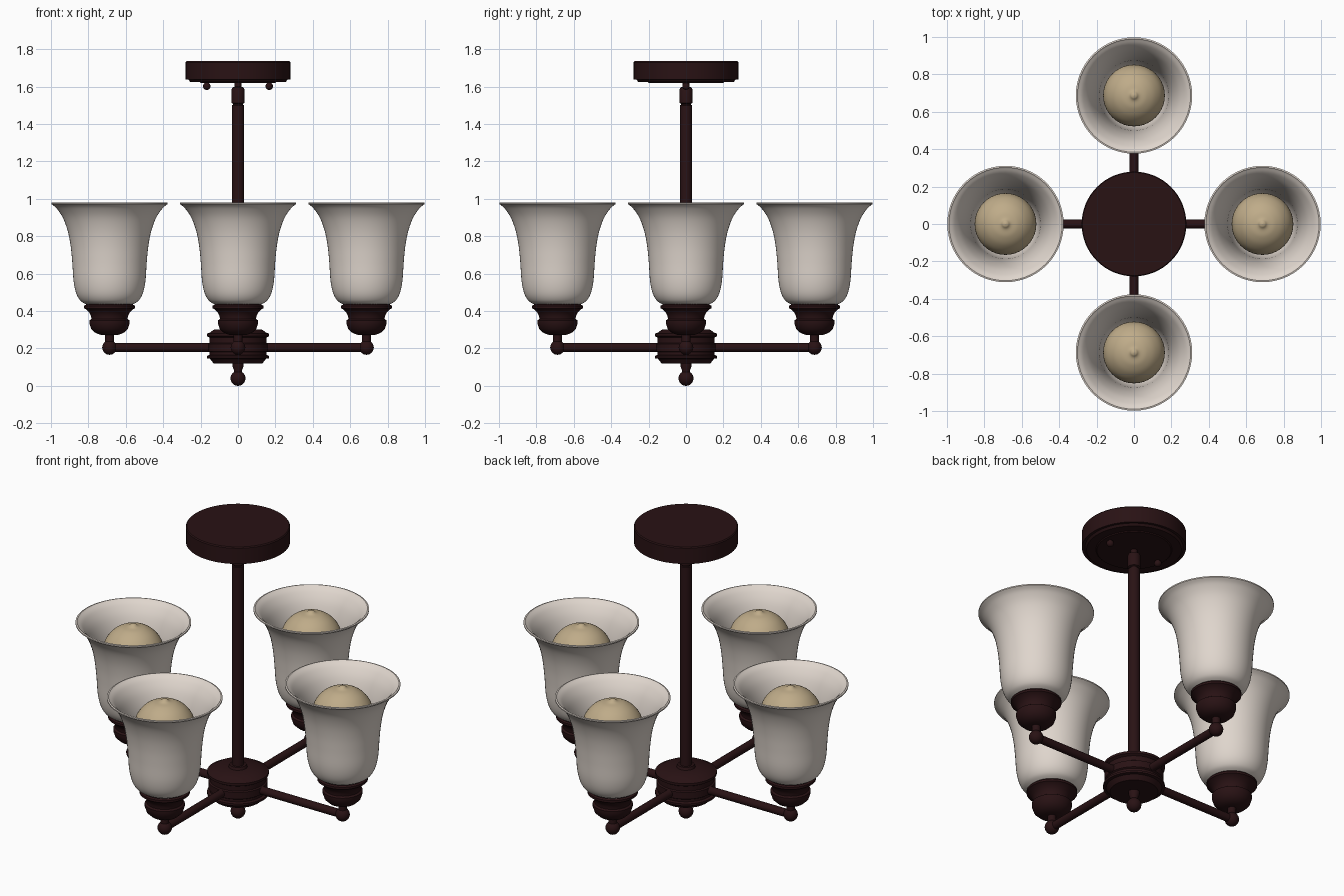
import bpy, bmesh, math
from mathutils import Vector, Matrix

if "Cube" in bpy.data.objects:
    bpy.data.objects.remove(bpy.data.objects["Cube"])


def material(name, rgb):
    m = bpy.data.materials.new(name)
    m.diffuse_color = (*rgb, 1)
    m.use_nodes = True
    m.node_tree.nodes["Principled BSDF"].inputs["Base Color"].default_value = m.diffuse_color
    return m


BRONZE = material("dark bronze", (0.022, 0.006, 0.007))
GLASS = material("frosted glass", (0.74, 0.67, 0.61))
BULB = material("warm bulb", (0.52, 0.41, 0.25))


def finish(bm, name, mat, angle=35):
    bmesh.ops.remove_doubles(bm, verts=bm.verts, dist=1e-5)
    bmesh.ops.recalc_face_normals(bm, faces=bm.faces)
    me = bpy.data.meshes.new(name)
    bm.to_mesh(me)
    bm.free()
    ob = bpy.data.objects.new(name, me)
    bpy.context.collection.objects.link(ob)
    me.materials.append(mat)
    bpy.ops.object.select_all(action='DESELECT')
    ob.select_set(True)
    bpy.context.view_layer.objects.active = ob
    bpy.ops.object.shade_smooth_by_angle(angle=math.radians(angle))
    return ob


def smooth_curve(pts, n=5):
    """Catmull-Rom curve through a few (radius, height) points."""
    p = [Vector(q) for q in [pts[0], *pts, pts[-1]]]
    out = []
    for a, b, c, d in zip(p, p[1:], p[2:], p[3:]):
        for i in range(n):
            t = i / n
            v = 0.5 * (2*b + (c-a)*t + (2*a-5*b+4*c-d)*t*t + (3*b-a-3*c+d)*t**3)
            out.append((max(v.x, 0), v.y))
    return out + [pts[-1]]


def lathe(name, profile, mat, centre=(0, 0), seg=48, angle=35):
    bm = bmesh.new()
    vs = [bm.verts.new((r + centre[0], centre[1], z)) for r, z in profile]
    es = [bm.edges.new(e) for e in zip(vs, vs[1:])]
    bmesh.ops.spin(bm, geom=vs + es, cent=(*centre, 0), axis=(0, 0, 1),
                   angle=2 * math.pi, steps=seg, use_duplicate=False)
    return finish(bm, name, mat, angle)


def ball(name, pos, r, mat):
    bm = bmesh.new()
    bmesh.ops.create_uvsphere(bm, u_segments=24, v_segments=14, radius=r,
                              matrix=Matrix.Translation(pos))
    return finish(bm, name, mat)


def rod(name, a, b, r, mat):
    a, b = Vector(a), Vector(b)
    d = b - a
    m = Matrix.Translation((a + b) / 2) @ d.to_track_quat('Z', 'Y').to_matrix().to_4x4()
    bm = bmesh.new()
    bmesh.ops.create_cone(bm, cap_ends=True, segments=24, radius1=r, radius2=r,
                          depth=d.length, matrix=m)
    return finish(bm, name, mat)


# ceiling canopy with its two screws
lathe("canopy", [(0, 1.62), (0.20, 1.62), (0.205, 1.625), (0.255, 1.625), (0.265, 1.637),
                 (0.28, 1.637), (0.28, 1.73), (0.275, 1.736), (0, 1.736)], BRONZE, seg=64)
for s in (-1, 1):
    rod("canopy_screw", (s*0.167, 0, 1.60), (s*0.167, 0, 1.63), 0.01, BRONZE)
    ball("canopy_screw_knob", (s*0.167, 0, 1.602), 0.02, BRONZE)

# hanging rod with couplings
lathe("hanging_rod", [(0, 0.27), (0.032, 0.27), (0.032, 1.50), (0.026, 1.503), (0.026, 1.508),
                      (0.035, 1.512), (0.035, 1.585), (0.03, 1.595), (0.018, 1.60),
                      (0.018, 1.625), (0, 1.625)], BRONZE, seg=32)

# central hub and finial
lathe("hub", [(0, 0.12), (0.13, 0.12), (0.15, 0.145), (0.166, 0.148), (0.166, 0.16),
              (0.152, 0.166), (0.152, 0.18), (0.160, 0.185), (0.160, 0.225), (0.152, 0.23),
              (0.152, 0.258), (0.166, 0.266), (0.166, 0.28), (0.15, 0.285),
              (0.13, 0.30), (0.05, 0.305), (0.045, 0.32), (0, 0.32)], BRONZE)
lathe("finial_neck", [(0, 0.06), (0.022, 0.06), (0.022, 0.085), (0.03, 0.105),
                      (0.03, 0.125), (0, 0.125)], BRONZE, seg=24)
ball("finial_ball", (0, 0, 0.04), 0.04, BRONZE)

# profiles shared by the four lamps
CUP = [(0, 0.272), (0.045, 0.272), (0.075, 0.283), (0.098, 0.305), (0.108, 0.335), (0.108, 0.35),
       (0.097, 0.357), (0.098, 0.372), (0.108, 0.392), (0.124, 0.408), (0.136, 0.415),
       (0.136, 0.428), (0.126, 0.434), (0.126, 0.442), (0, 0.442)]
OUTER = smooth_curve([(0.125, 0.436), (0.155, 0.455), (0.178, 0.495), (0.192, 0.56),
                      (0.199, 0.66), (0.208, 0.75), (0.224, 0.83), (0.25, 0.90),
                      (0.284, 0.95), (0.311, 0.972)])
INNER = [(max(r - 0.011, 0), z + 0.006) for r, z in OUTER]
SHADE = [(0, 0.436)] + OUTER + [(0.311, 0.979), (0.303, 0.981)] + INNER[::-1] + [(0, 0.442)]
LAMP = smooth_curve([(0.06, 0.44), (0.06, 0.52), (0.075, 0.58), (0.115, 0.66), (0.152, 0.73),
                     (0.165, 0.80), (0.152, 0.865), (0.115, 0.915), (0.07, 0.944),
                     (0.03, 0.955), (0.014, 0.966), (0, 0.97)])

# four arms, each carrying a cup, shade and bulb
R = 0.687
for i in range(4):
    dx, dy = [(1, 0), (0, 1), (-1, 0), (0, -1)][i]
    c = (R*dx, R*dy)
    rod("arm", (0.1*dx, 0.1*dy, 0.205), (*c, 0.205), 0.023, BRONZE)
    ball("arm_end_ball", (*c, 0.205), 0.039, BRONZE)
    rod("cup_stem", (*c, 0.205), (*c, 0.285), 0.023, BRONZE)
    lathe("shade_cup", CUP, BRONZE, c)
    lathe("glass_shade", SHADE, GLASS, c, seg=56, angle=50)
    lathe("bulb", LAMP, BULB, c, seg=40, angle=60)
